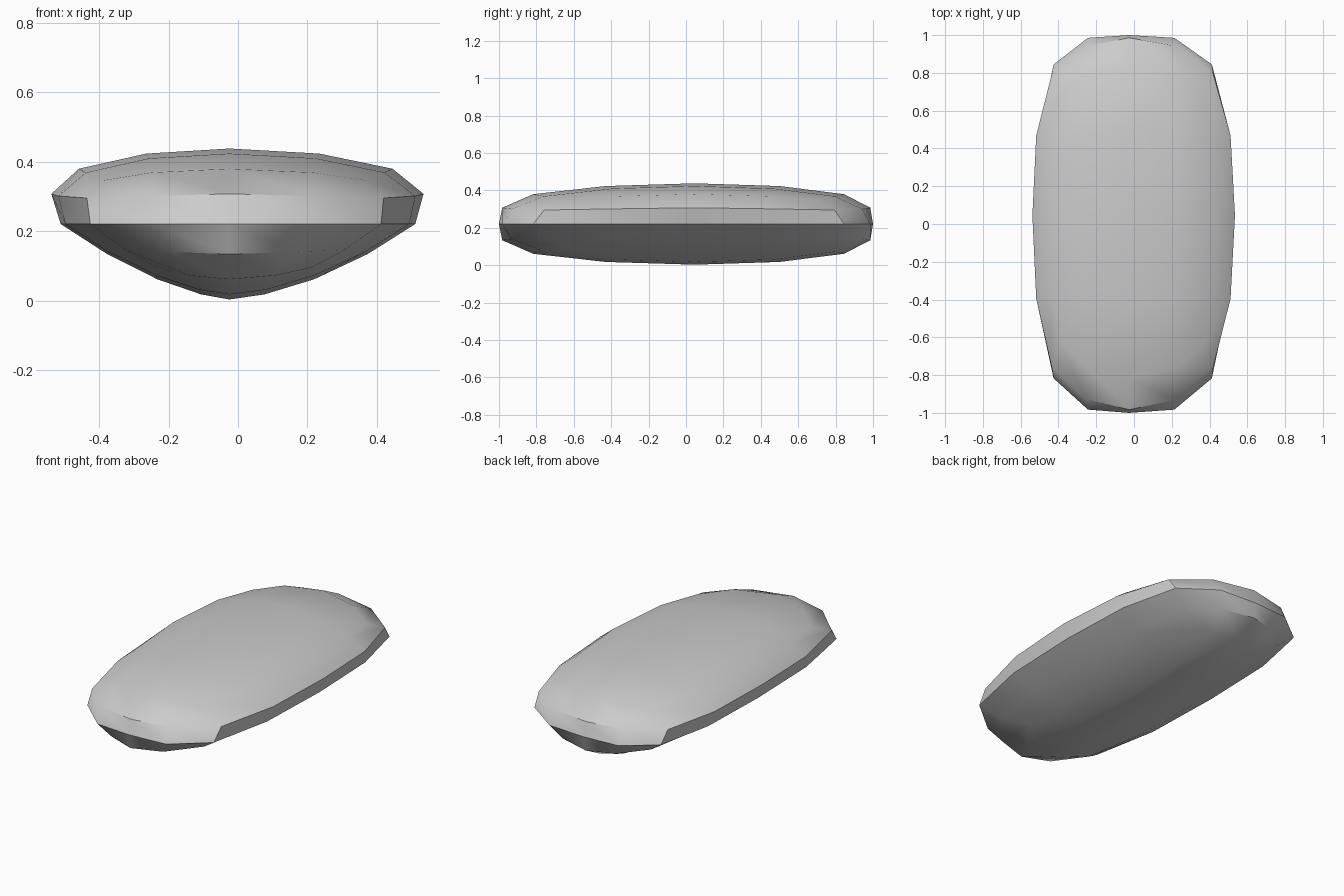
import bpy

if "Cube" in bpy.data.objects:
    bpy.data.objects.remove(bpy.data.objects["Cube"])


def interp(table, v):
    """Piecewise linear lookup in a list of (key, value) pairs."""
    if v <= table[0][0]:
        return table[0][1]
    for (a, fa), (b, fb) in zip(table, table[1:]):
        if v <= b:
            return fa + (fb - fa) * (v - a) / (b - a)
    return table[-1][1]


# Half width of the section by height (wide top, keel-like bottom)
WIDTH = [(-1, .21), (-.943, .225), (-.738, .307), (-.4, .402), (0, .511),
         (.4, .575), (.738, .618), (.943, .625), (1, .625)]
# Length distribution and fuller ends
LENGTH = [(0, 0), (.4, .465), (.733, .832), (.934, .985), (1, 1)]
FULL = [(0, 1), (.4, 1.04), (.733, 1.12), (1, 1.12)]

# Pebble body: a subdivided cube, reshaped
bpy.ops.mesh.primitive_cube_add(size=2)
body = bpy.context.object
body.name = "pebble_body"
sub = body.modifiers.new("round", 'SUBSURF')
sub.levels = sub.render_levels = 2
sub.use_limit_surface = False
bpy.ops.object.modifier_apply(modifier=sub.name)

size = max(v.co.z for v in body.data.vertices)
for v in body.data.vertices:
    X, Y, Z = v.co / size
    y = interp(LENGTH, abs(Y)) * (1 if Y > 0 else -1)
    v.co.x = X * interp(WIDTH, Z) * interp(FULL, abs(Y)) - .025 * (1 - abs(X))
    v.co.y = y + .045 * (1 - y * y)
    v.co.z = .2225 + .2175 * Z

# Rest on the ground
low = min(v.co.z for v in body.data.vertices)
for v in body.data.vertices:
    v.co.z -= low - .003

bpy.ops.object.shade_smooth_by_angle(angle=0.7)
